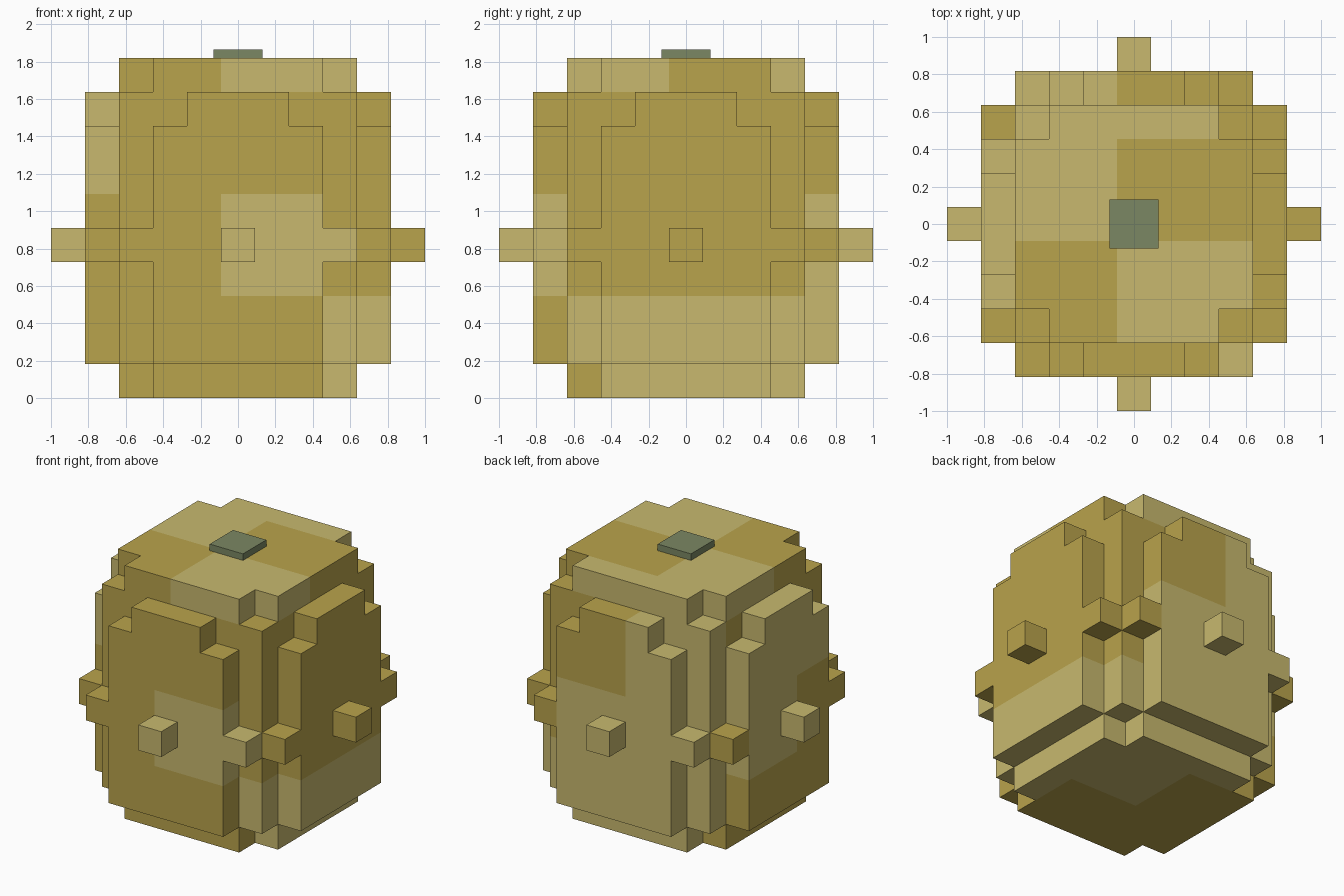
import bpy, bmesh

if "Cube" in bpy.data.objects:
    bpy.data.objects.remove(bpy.data.objects["Cube"])

U = 2 / 11  # edge of one cube of the blocky grid


def material(name, rgb):
    """Flat colour from 0-255 sRGB."""
    lin = [((c / 255 + 0.055) / 1.055) ** 2.4 for c in rgb]
    m = bpy.data.materials.new(name)
    m.diffuse_color = (*lin, 1)
    m.use_nodes = True
    m.node_tree.nodes["Principled BSDF"].inputs["Base Color"].default_value = m.diffuse_color
    return m


TAN = material("dark_tan", (185, 163, 76))
PALE = material("pale_tan", (200, 185, 110))
GREEN = material("stem_green", (123, 135, 99))

# Colour patches are 3x3x3 cubes; per height level, pale (x, y) patches
PALE_PATCHES = [
    {(1, 3), (2, 2), (2, 3), (3, 1), (3, 2), (3, 3)},
    {(2, 0), (3, 0), (0, 2), (1, 3), (2, 3)},
    {(0, 1), (0, 2), (1, 3)},
    {(1, 2), (1, 3), (2, 1), (2, 3), (3, 1)},
]


def is_pale(i, j, k):
    return ((i + 6) // 3, (j + 6) // 3) in PALE_PATCHES[k // 3]


def build_part(name, cells, filled):
    """Outer skin of a group of cubes, skipping faces against other cubes."""
    bm = bmesh.new()
    for cell in sorted(cells):
        for axis in range(3):
            for side in (-1, 1):
                nb = list(cell)
                nb[axis] += side
                if tuple(nb) in filled:
                    continue
                b, c = (axis + 1) % 3, (axis + 2) % 3
                corners = []
                for s, t in ((-1, -1), (1, -1), (1, 1), (-1, 1))[::side]:
                    p = [cell[0] * U, cell[1] * U, (cell[2] + 0.5) * U]
                    p[axis] += side * U / 2
                    p[b] += s * U / 2
                    p[c] += t * U / 2
                    corners.append(bm.verts.new(p))
                bm.faces.new(corners).material_index = int(is_pale(*cell))
    bmesh.ops.remove_doubles(bm, verts=bm.verts, dist=1e-4)
    # Merge flat areas of one colour into single faces
    bmesh.ops.dissolve_limit(bm, angle_limit=0.01, verts=bm.verts,
                             edges=bm.edges, delimit={'MATERIAL'})
    me = bpy.data.meshes.new(name)
    bm.to_mesh(me)
    bm.free()
    me.materials.append(TAN)
    me.materials.append(PALE)
    bpy.context.collection.objects.link(bpy.data.objects.new(name, me))


def panel(turn):
    """Raised side panel: tall slab, narrow top step and a crossbar."""
    half = {4: 3, 8: 1}
    return {turn(4, w, k) for k in range(1, 9)
            for w in range(-half.get(k, 2), half.get(k, 2) + 1)}


# Body block with its top and bottom corners notched
parts = {"body": {(i, j, k) for i in range(-3, 4) for j in range(-3, 4)
                  for k in range(10)
                  if not (abs(i) == 3 and abs(j) == 3 and k in (0, 9))}}

# Four side panels, each with a stud in the middle
turns = {
    "right": lambda d, w, k: (d, w, k),
    "left": lambda d, w, k: (-d, w, k),
    "back": lambda d, w, k: (w, d, k),
    "front": lambda d, w, k: (w, -d, k),
}
for side, turn in turns.items():
    parts[side + "_panel"] = panel(turn)
    parts[side + "_stud"] = {turn(5, 0, 4)}

filled = set().union(*parts.values())
for name, cells in parts.items():
    build_part(name, cells, filled)

# Flat stem cap on top
bpy.ops.mesh.primitive_cube_add(size=1, location=(0, 0, 10 * U + 0.0235))
stem = bpy.context.object
stem.name = "stem"
stem.scale = (0.264, 0.264, 0.047)
stem.data.materials.append(GREEN)
